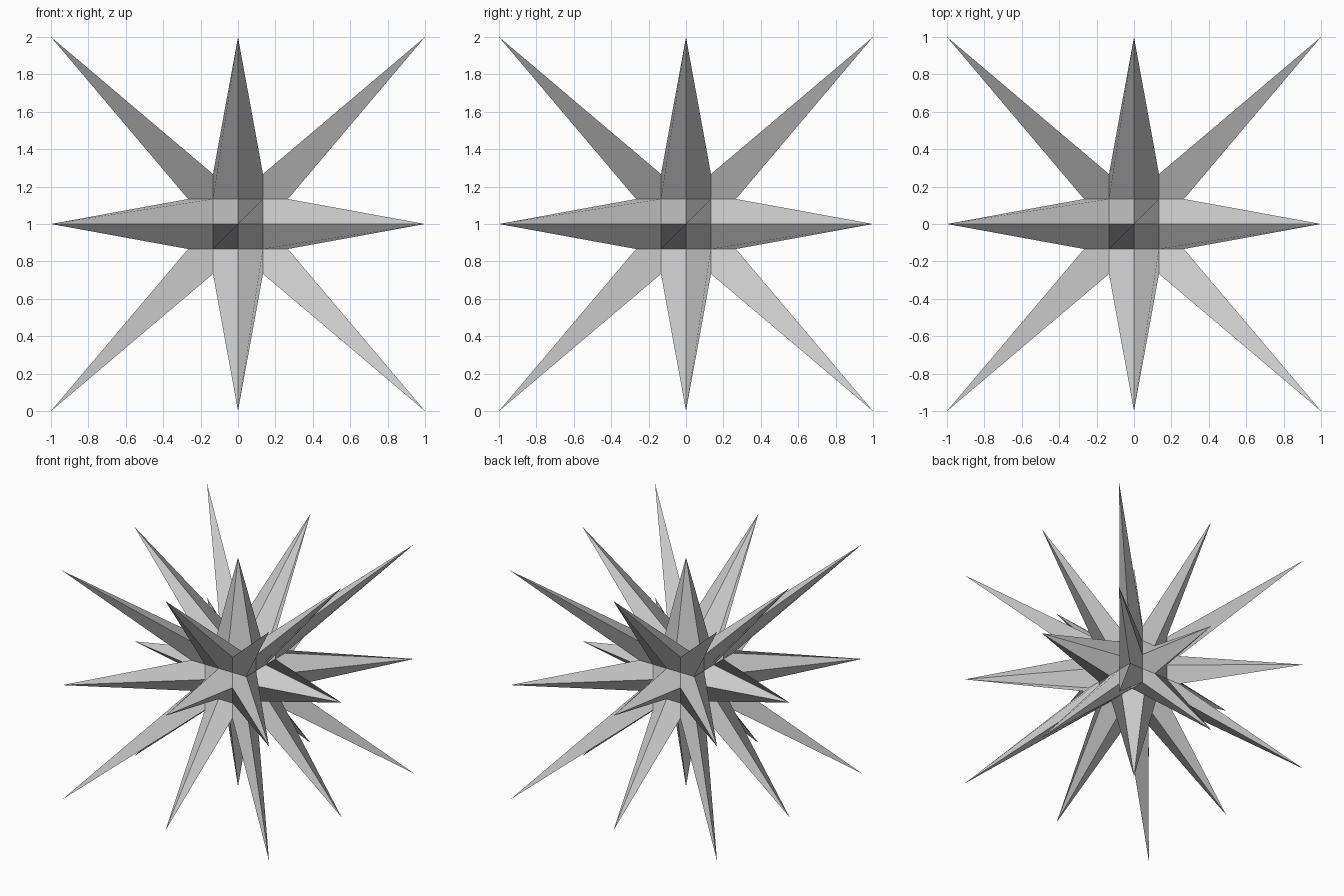
import bpy
import bmesh
from mathutils import Vector

if "Cube" in bpy.data.objects:
    bpy.data.objects.remove(bpy.data.objects["Cube"])

CORE = 0.267   # how far the valley points are pulled in towards the centre
X, Y, Z = Vector((1, 0, 0)), Vector((0, 1, 0)), Vector((0, 0, 1))

bm = bmesh.new()
verts = {}


def grid_vert(p, is_tip):
    """Shared vertex of a 4 x 4 gridded cube; every second point stays out as a spike tip."""
    key = tuple(round(c * 2) for c in p)
    if key not in verts:
        verts[key] = bm.verts.new((p if is_tip else p * CORE) + Z)
    return verts[key]


# six cube sides, each as (right, up) seen from outside
for u, v in ((X, Z), (Y, Z), (-X, Z), (-Y, Z), (X, Y), (X, -Y)):
    n = u.cross(v)

    def at(i, j):
        return grid_vert(n + u * i / 2 + v * j / 2, i % 2 == 0 and j % 2 == 0)

    for i in range(-2, 2):
        for j in range(-2, 2):
            bm.faces.new((at(i, j), at(i + 1, j), at(i + 1, j + 1), at(i, j + 1)))

# spiked star with 26 points
mesh = bpy.data.meshes.new("spiked_star")
bm.to_mesh(mesh)
bm.free()
star = bpy.data.objects.new("spiked_star", mesh)
bpy.context.collection.objects.link(star)
